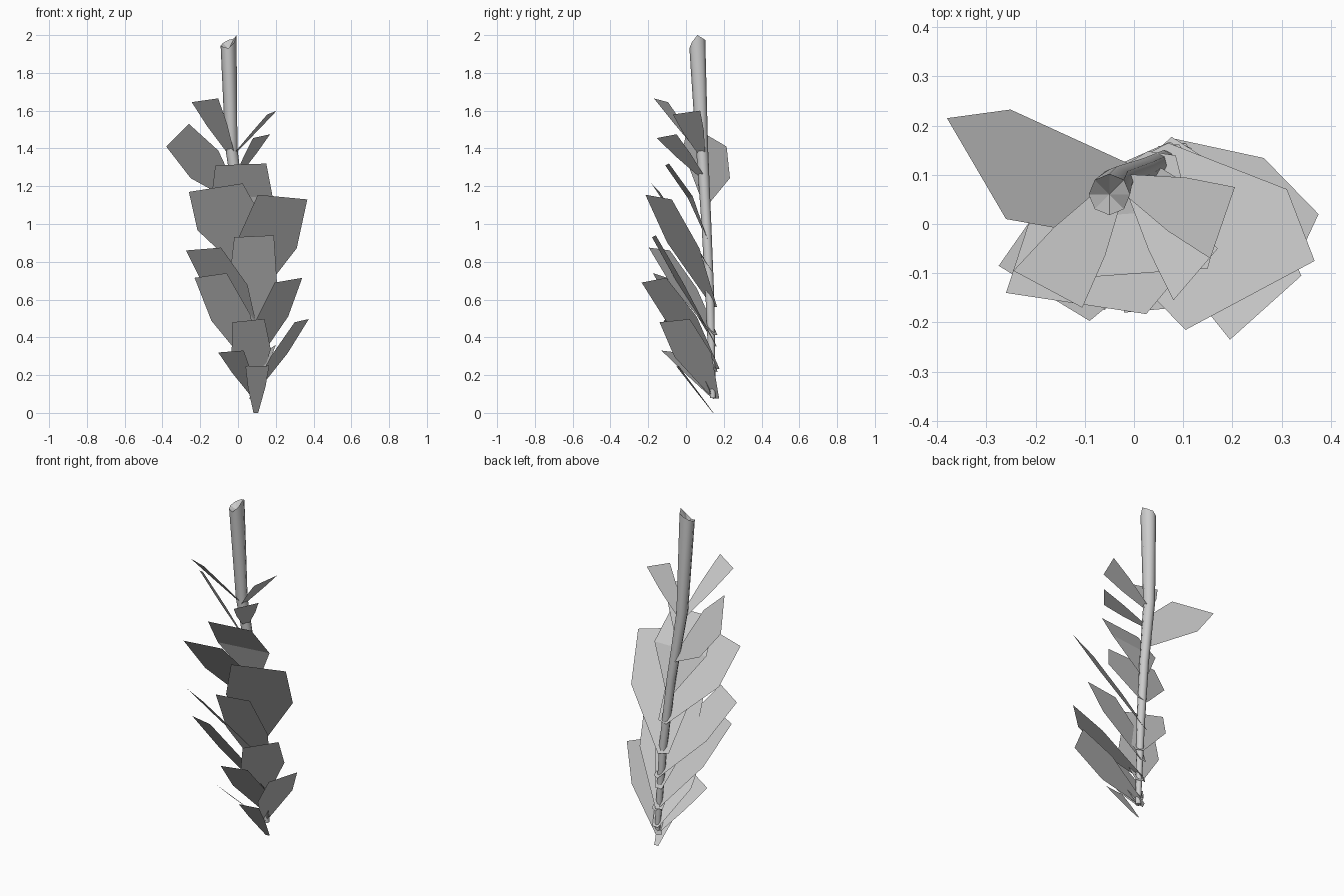
import bpy, math
from mathutils import Vector

if "Cube" in bpy.data.objects:
    bpy.data.objects.remove(bpy.data.objects["Cube"])

# Stem path: centre and radius, bottom to top
PATH = [((0.09, 0.142, 0.08), 0.015), ((0.06, 0.127, 0.60), 0.023),
        ((0.02, 0.108, 1.00), 0.026), ((-0.035, 0.085, 1.40), 0.032),
        ((-0.05, 0.06, 1.96), 0.042)]


def make(name, verts, faces, smooth=False):
    me = bpy.data.meshes.new(name)
    me.from_pydata([tuple(v) for v in verts], [], faces)
    ob = bpy.data.objects.new(name, me)
    bpy.context.collection.objects.link(ob)
    for p in me.polygons:
        p.use_smooth = smooth and len(p.vertices) == 4
    return ob


def stem_point(z):
    """Point on the stem centre line at height z."""
    pts = [Vector(p) for p, r in PATH]
    for a, b in zip(pts, pts[1:]):
        if z <= b.z:
            break
    p = a.lerp(b, (z - a.z) / (b.z - a.z))
    p.z = z
    return p


# Stem: tapered tube with a slanted, dished cut at the top
N = 8
verts, faces = [], []
for i, (c, r) in enumerate(PATH):
    for k in range(N):
        a = 2 * math.pi * k / N
        dx, dy = r * math.cos(a), r * math.sin(a)
        slant = 0.4 * dx + 0.35 * dy if i == len(PATH) - 1 else 0
        verts.append(Vector(c) + Vector((dx, dy, slant)))
for i in range(len(PATH) - 1):
    for k in range(N):
        j = (k + 1) % N
        faces.append((i * N + k, i * N + j, (i + 1) * N + j, (i + 1) * N + k))
faces.append(tuple(reversed(range(N))))
top = (len(PATH) - 1) * N
verts[top].z = 2.0          # raised splinter on the cut edge
verts[top + 6].z = 1.93     # notch at the front
verts.append(Vector((-0.05, 0.06, 1.925)))
faces += [(top + k, top + (k + 1) % N, len(verts) - 1) for k in range(N)]
make("stem", verts, faces, True)


def leaf(name, base_z, left, right, belly, tuck=0.0, bend=0.0):
    """Leaf: narrow base tucked behind the stem, a belly, a blunt tip edge."""
    base, l, r = stem_point(base_z), Vector(left), Vector(right)
    tip, half = (l + r) / 2, (r - l) / 2
    base += (base - tip) * tuck
    mid = base.lerp(tip, 0.56) + Vector((0, bend, 0))
    v = [base - half * 0.2, base + half * 0.2, mid + half * belly,
         r, l, mid - half * belly]
    make(name, v, [(0, 1, 2, 5), (5, 2, 3, 4)])


# Broad leaves: base height, left tip corner, right tip corner
BROAD = [
    (1.12, (-0.38, 0.215, 1.41), (-0.26, 0.01, 1.53)),
    (0.78, (-0.26, -0.14, 1.17), (0.025, -0.183, 1.215)),
    (0.61, (0.105, -0.215, 1.155), (0.367, -0.075, 1.13)),
    (0.40, (-0.02, -0.18, 0.93), (0.19, -0.16, 0.94)),
    (0.45, (-0.275, -0.085, 0.86), (-0.09, -0.197, 0.875)),
    (0.26, (-0.23, -0.10, 0.715), (-0.06, -0.175, 0.74)),
    (0.27, (0.195, -0.235, 0.69), (0.34, -0.105, 0.715)),
    (0.15, (-0.03, -0.12, 0.48), (0.14, -0.11, 0.497)),
    (0.11, (0.30, -0.14, 0.48), (0.375, 0.02, 0.497)),
]
# Narrow leaves near the crown and foot
NARROW = [
    (1.36, (-0.245, -0.095, 1.645), (-0.105, -0.17, 1.665)),
    (1.36, (0.155, -0.07, 1.58), (0.205, 0.075, 1.60)),
    (1.24, (0.08, -0.155, 1.455), (0.17, -0.05, 1.475)),
    (0.08, (-0.105, -0.05, 0.32), (0.03, -0.13, 0.33)),
    (0.00, (0.04, -0.05, 0.245), (0.165, -0.04, 0.25)),
    (0.08, (0.155, 0.04, 0.33), (0.20, 0.02, 0.36)),
]
for i, row in enumerate(BROAD):
    leaf(f"broad_leaf_{i + 1}", *row, 1.22, 0.09 if i else 0.0)
for i, row in enumerate(NARROW):
    leaf(f"narrow_leaf_{i + 1}", *row, 0.75)
# One gently bent leaf at the front
leaf("bent_leaf", 0.92, (-0.12, -0.11, 1.31), (0.15, -0.09, 1.32), 1.2,
     bend=0.03)
